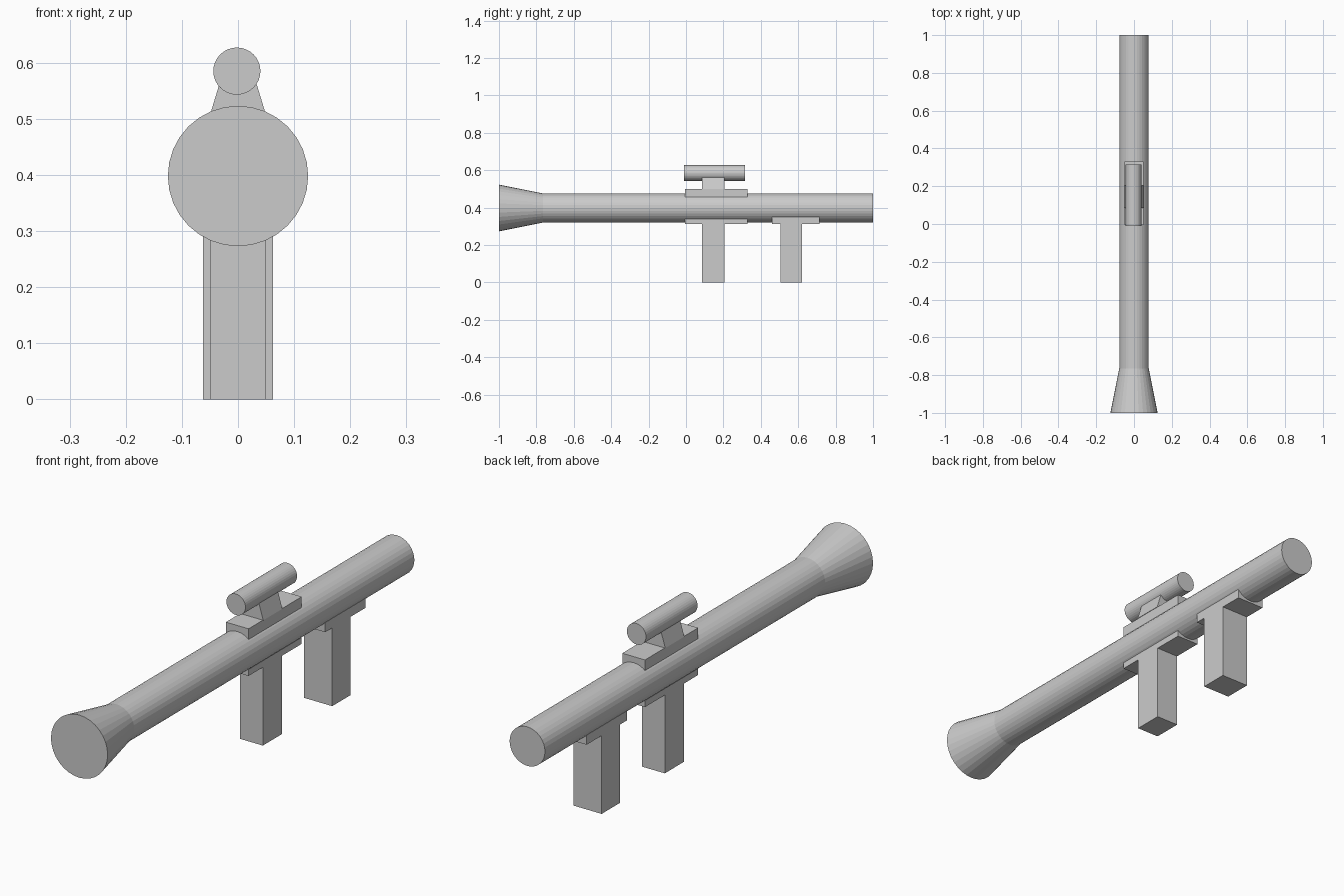
import bpy, bmesh, math

if "Cube" in bpy.data.objects:
    bpy.data.objects.remove(bpy.data.objects["Cube"])

grey = bpy.data.materials.new("plain grey")
grey.diffuse_color = (0.6, 0.6, 0.6, 1)
grey.use_nodes = True
grey.node_tree.nodes["Principled BSDF"].inputs["Base Color"].default_value = grey.diffuse_color


def finish(name, bm):
    bmesh.ops.recalc_face_normals(bm, faces=bm.faces)
    mesh = bpy.data.meshes.new(name)
    bm.to_mesh(mesh)
    bm.free()
    mesh.materials.append(grey)
    obj = bpy.data.objects.new(name, mesh)
    bpy.context.collection.objects.link(obj)


def lathe(name, profile, x, z, sides=32):
    """Closed round body along y from (y, radius) pairs."""
    bm = bmesh.new()
    rings = []
    for y, r in profile:
        angles = [2 * math.pi * i / sides for i in range(sides)]
        rings.append([bm.verts.new((x + r * math.sin(a), y, z + r * math.cos(a))) for a in angles])
    for a, b in zip(rings, rings[1:]):
        for i in range(sides):
            j = (i + 1) % sides
            bm.faces.new((a[i], a[j], b[j], b[i]))
    bm.faces.new(rings[0])
    bm.faces.new(rings[-1])
    finish(name, bm)


def block(name, half_width, y0, y1, z0, z1, top_half_width=None):
    """Box centred on x, optionally narrowing towards the top."""
    bm = bmesh.new()
    bmesh.ops.create_cube(bm, size=1)
    top = half_width if top_half_width is None else top_half_width
    for v in bm.verts:
        w = top if v.co.z > 0 else half_width
        v.co = (math.copysign(w, v.co.x), y1 if v.co.y > 0 else y0, z1 if v.co.z > 0 else z0)
    finish(name, bm)


# Launch tube with flared front
lathe("tube", [(-1, 0.125), (-0.765, 0.078), (1, 0.078)], 0, 0.398)

# Sight: plate, tapered mount and scope
block("sight_plate", 0.05, -0.005, 0.33, 0.457, 0.50)
block("sight_mount", 0.052, 0.085, 0.205, 0.50, 0.566, 0.032)
lathe("scope", [(-0.01, 0.042), (0.315, 0.042)], -0.002, 0.585)

# Grips with their plates
block("front_grip_plate", 0.05, -0.005, 0.33, 0.312, 0.338)
block("front_grip", 0.05, 0.085, 0.205, 0, 0.312)
block("rear_grip_plate", 0.062, 0.46, 0.715, 0.312, 0.35)
block("rear_grip", 0.062, 0.505, 0.62, 0, 0.312)
